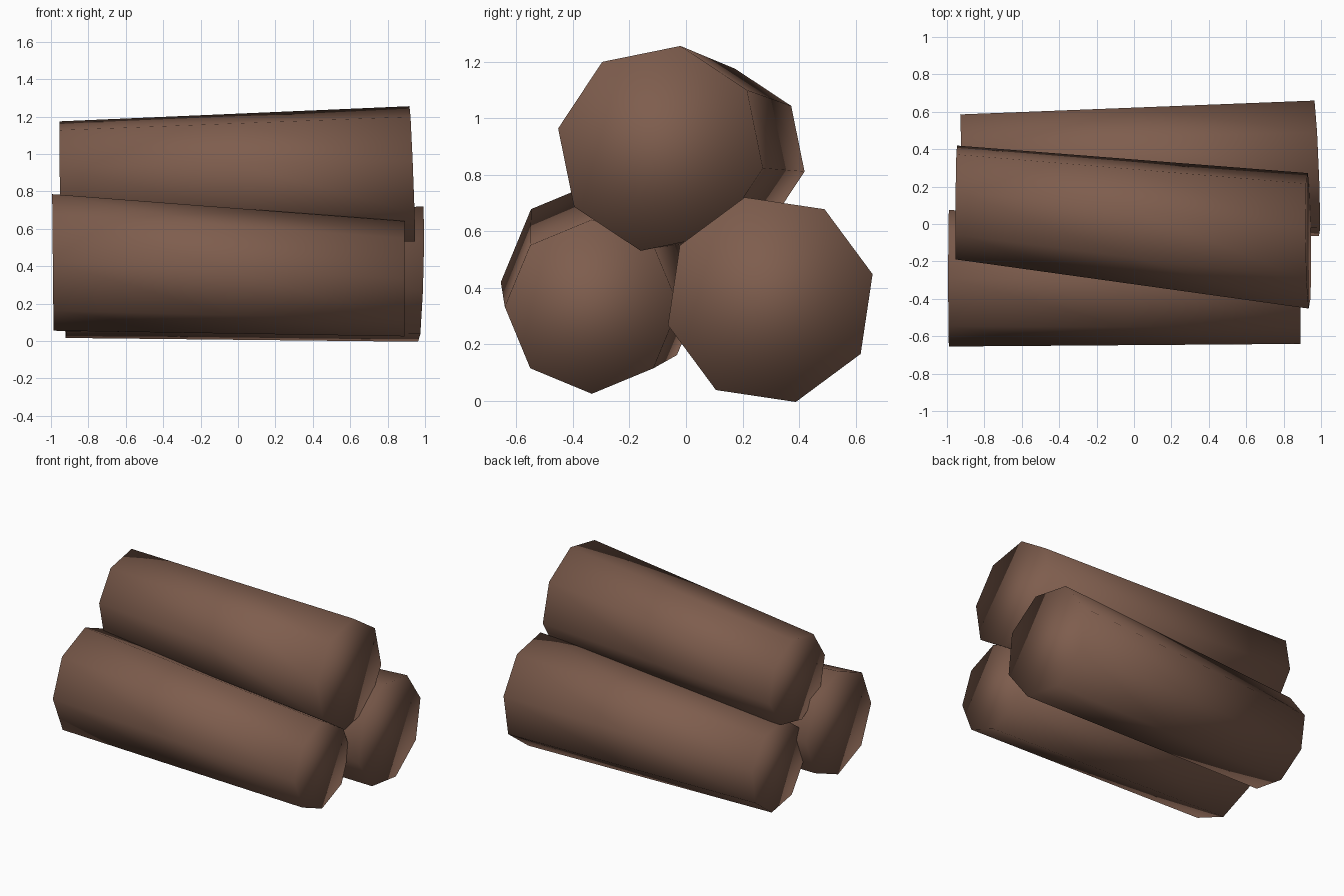
import bpy, bmesh, math

if "Cube" in bpy.data.objects:
    bpy.data.objects.remove(bpy.data.objects["Cube"])

bark = bpy.data.materials.new("brown_bark")
bark.diffuse_color = (0.21, 0.11, 0.075, 1)
bark.use_nodes = True
bark.node_tree.nodes["Principled BSDF"].inputs["Base Color"].default_value = bark.diffuse_color


def log(name, left, right, angle):
    """Tapered eight-sided log; each end is (x, y, z, radius, tilt_y, tilt_z)."""
    bm = bmesh.new()
    rings = []
    middle = [(a + b) / 2 for a, b in zip(left, right)]
    for x, y, z, r, ty, tz in (left, middle, right):
        ring = []
        for i in range(8):
            a = math.radians(angle + 45 * i)
            dy, dz = r * math.cos(a), r * math.sin(a)
            ring.append(bm.verts.new((x + ty * dy + tz * dz, y + dy, z + dz)))
        rings.append(ring)
    for a, b in zip(rings, rings[1:]):
        for i in range(8):
            j = (i + 1) % 8
            bm.faces.new((a[i], a[j], b[j], b[i]))
    # end caps
    bm.faces.new(rings[0])
    bm.faces.new(rings[-1])
    bmesh.ops.recalc_face_normals(bm, faces=bm.faces)
    # ends are shaded smoothly together with the sides
    for f in bm.faces:
        f.smooth = True
    me = bpy.data.meshes.new(name)
    bm.to_mesh(me)
    bm.free()
    me.materials.append(bark)
    ob = bpy.data.objects.new(name, me)
    bpy.context.collection.objects.link(ob)
    return ob


# two logs on the ground, one resting on top
log("front_log", (-0.99, -0.29, 0.42, 0.365, 0, -0.01),
    (0.89, -0.333, 0.333, 0.308, 0, 0), 0)
log("back_log", (-0.92, 0.285, 0.317, 0.31, -0.03, 0),
    (0.977, 0.298, 0.358, 0.373, -0.04, 0.03), 14)
log("top_log", (-0.95, 0.115, 0.87, 0.31, 0.01, -0.015),
    (0.932, -0.09, 0.893, 0.369, -0.013, -0.04), 79)
